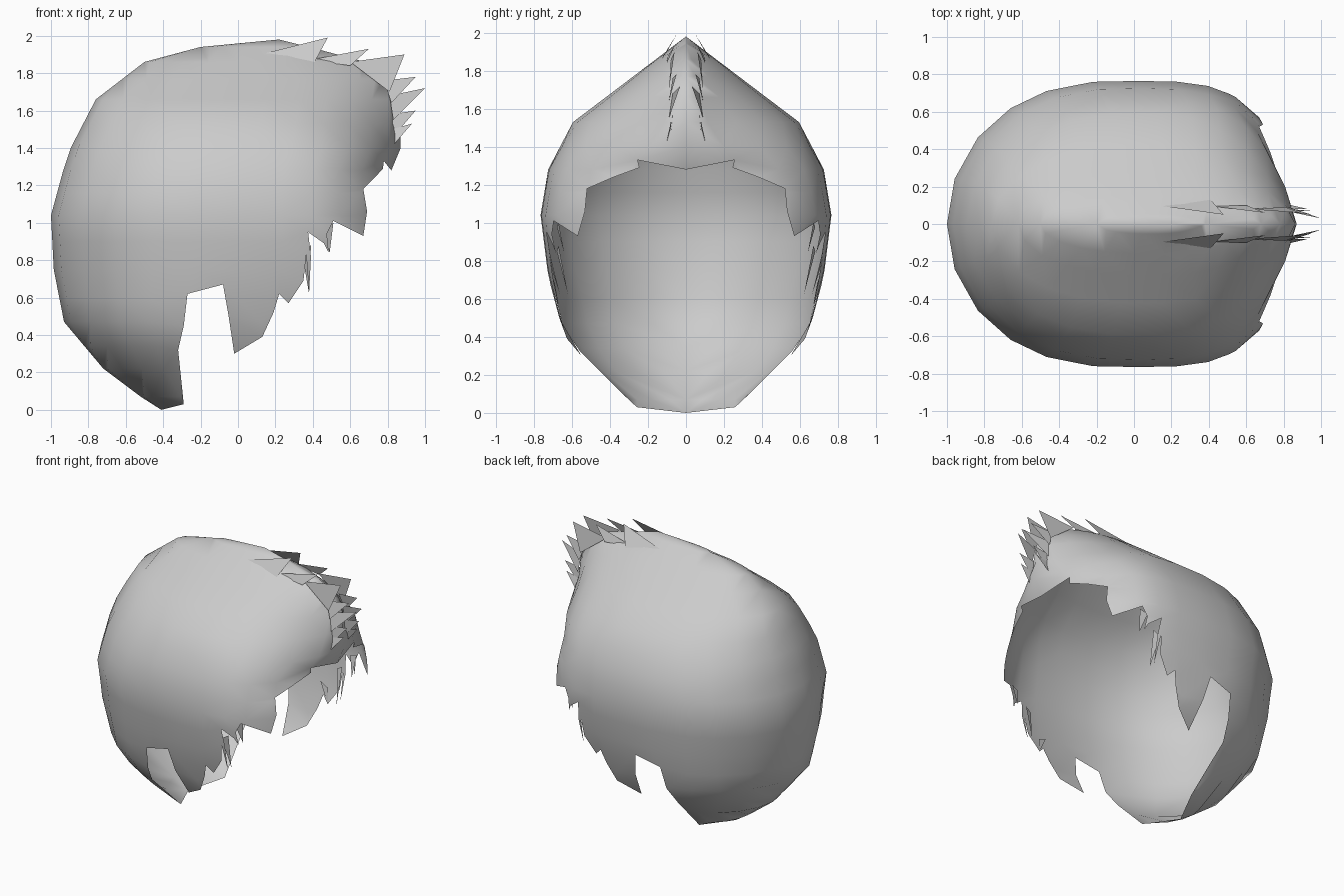
import bpy, bmesh, math
from mathutils import Vector
from mathutils.geometry import delaunay_2d_cdt

if "Cube" in bpy.data.objects:
    bpy.data.objects.remove(bpy.data.objects["Cube"])

mat = bpy.data.materials.new("hair grey")
mat.diffuse_color = (0.6, 0.6, 0.6, 1)
mat.use_nodes = True
mat.node_tree.nodes["Principled BSDF"].inputs["Base Color"].default_value = mat.diffuse_color

# Height tables: back edge, front edge and half width of the head of hair
BACK = [(0, -.41), (.07, -.52), (.22, -.72), (.47, -.93), (.75, -.985), (1.04, -1),
        (1.37, -.91), (1.66, -.76), (1.86, -.5), (1.94, -.2), (1.98, .22)]
FRONT = [(0, .15), (.4, .6), (.7, .8), (.93, .85), (1.18, .82), (1.28, .82), (1.4, .87),
         (1.7, .86), (1.86, .68), (1.94, .38), (1.98, .22)]
WIDTH = [(0, .265), (.03, .29), (.32, .57), (.4, .64), (.72, .725), (1.04, .765),
         (1.28, .725), (1.53, .595), (1.98, 0)]
# Front roundness (full at the brow, wedge-like at the crest) and back roundness
FRONT_E = [(0, .54), (1.15, .54), (1.33, .75), (1.55, 1.03), (1.98, 1.03)]
FRONT_P = [(0, 4.2), (1.33, 4.2), (1.55, 2.8), (1.98, 2.8)]
BACK_E = [(0, .58), (.47, .58), (1.04, .5), (1.98, .5)]


def look(table, z):
    for (z0, v0), (z1, v1) in zip(table, table[1:]):
        if z <= z1:
            return v0 + (v1 - v0) * max(0, z - z0) / (z1 - z0)
    return table[-1][1]


def span(z):
    b, f = look(BACK, z), look(FRONT, z)
    return (b + f) / 2, (f - b) / 2


def half_width(x, z):
    c, h = span(z)
    if h < 1e-4:
        return 0
    u = max(-1, min(1, (x - c) / h))
    if u > 0:
        k = (1 - u ** look(FRONT_P, z)) ** look(FRONT_E, z)
    else:
        k = (1 - abs(u) ** 2.3) ** look(BACK_E, z)
    return look(WIDTH, z) * k


def finish(name, bm):
    me = bpy.data.meshes.new(name)
    bm.to_mesh(me)
    bm.free()
    ob = bpy.data.objects.new(name, me)
    bpy.context.collection.objects.link(ob)
    me.materials.append(mat)
    me.polygons.foreach_set("use_smooth", [True] * len(me.polygons))
    mir = ob.modifiers.new("mirror", 'MIRROR')
    mir.use_axis = (False, True, False)
    mir.merge_threshold = .002
    return ob


# Side outline: closed front and back seams, then the jagged open hairline
rows = [0, .07, .22, .34, .47, .6, .75, .9, 1.04, 1.16, 1.28, 1.4, 1.53, 1.66, 1.77,
        1.86, 1.94, 1.98]
seam = [(look(FRONT, z), z) for z in rows if z >= 1.28]
seam += [(look(BACK, z), z) for z in reversed(rows) if z < 1.98]
hairline = [(-.29, .03), (-.32, .32), (-.29, .45), (-.27, .62), (-.08, .67), (-.05, .5),
            (-.02, .3), (.13, .39), (.19, .52), (.22, .62), (.27, .57), (.35, .69),
            (.365, .83), (.38, .62), (.39, .82), (.375, .95), (.46, .89), (.485, .84),
            (.475, .94), (.51, 1.01), (.67, .93), (.69, 1.06), (.67, 1.18), (.73, 1.24),
            (.775, 1.29), (.78, 1.33)]
outline = [Vector(p) for p in seam + hairline]
n = len(outline)

# Rounded shell, filled between the seams
inner = []
for z in rows[1:-1]:
    c, h = span(z)
    for u in (-.955, -.82, -.63, -.42, -.15, .12, .34, .52, .68, .82, .93):
        p = Vector((c + h * u, z))
        if all((p - q).length > .015 for q in outline):
            inner.append(p)
verts, _, faces, *_ = delaunay_2d_cdt(outline + inner,
                                      [(i, (i + 1) % n) for i in range(n)],
                                      [list(range(n))], 1, 1e-5)
bm = bmesh.new()
vs = [bm.verts.new((p.x, -half_width(p.x, p.y), p.y)) for p in verts]
for f in faces:
    bm.faces.new([vs[i] for i in f])
bmesh.ops.delete(bm, geom=[v for v in bm.verts if not v.link_faces], context='VERTS')
bm.normal_update()
if sum(f.normal.y * f.calc_area() for f in bm.faces) > 0:
    bmesh.ops.reverse_faces(bm, faces=bm.faces[:])
finish("hair_shell", bm)


# Loose locks: two roots and a tip each, as (x, distance from middle, z)
def locks(name, spikes):
    bm = bmesh.new()
    for tri in spikes:
        f = bm.faces.new([bm.verts.new((x, -y, z)) for x, y, z in tri])
        f.normal_update()
        if f.normal.y > 0:
            f.normal_flip()
    finish(name, bm)


locks("crest_locks", [
    ((.12, .10, 1.90), (.41, .13, 1.86), (.48, .05, 1.99)),
    ((.38, .10, 1.87), (.60, .10, 1.84), (.70, .06, 1.93)),
    ((.60, .08, 1.86), (.81, .09, 1.70), (.89, .06, 1.90)),
    ((.78, .07, 1.76), (.82, .09, 1.64), (.95, .05, 1.78)),
    ((.81, .07, 1.68), (.83, .09, 1.55), (1.0, .03, 1.72)),
    ((.82, .07, 1.58), (.83, .08, 1.46), (.95, .07, 1.60)),
    ((.82, .08, 1.50), (.80, .11, 1.38), (.93, .08, 1.53))])
locks("temple_locks", [
    ((.19, .70, .71), (.26, .69, .68), (.27, .67, .57)),
    ((.34, .68, .85), (.39, .67, .88), (.38, .62, .62)),
    ((.45, .68, .98), (.51, .67, 1.0), (.49, .64, .84))])
